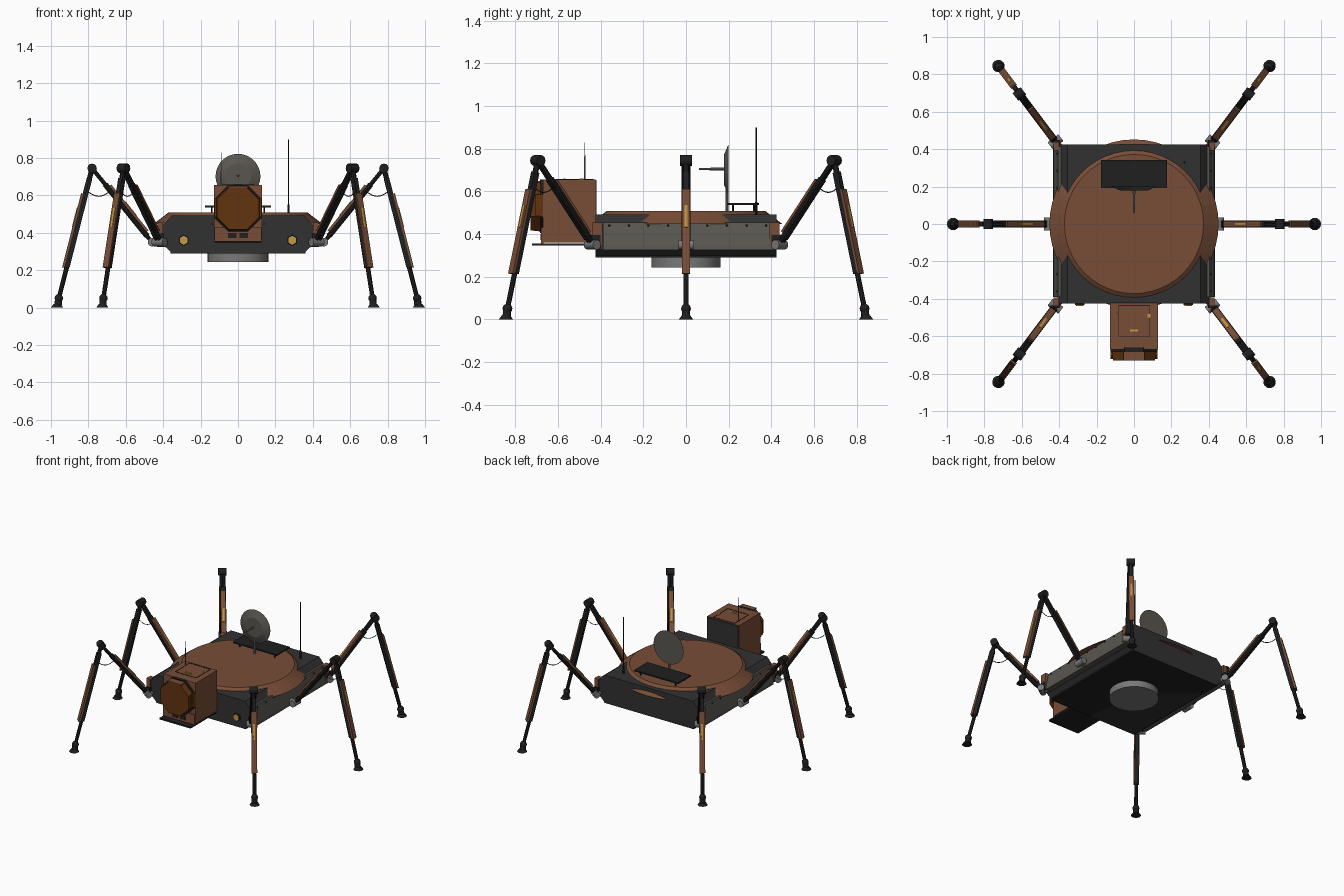
import bpy, bmesh
from math import radians, atan2, pi, sin, cos
from mathutils import Matrix, Vector

old = bpy.data.objects.get("Cube")
if old:
    bpy.data.objects.remove(old, do_unlink=True)


def material(name, r, g, b):
    m = bpy.data.materials.new(name)
    m.use_nodes = True
    m.diffuse_color = (r, g, b, 1)
    bsdf = next(n for n in m.node_tree.nodes if n.type == 'BSDF_PRINCIPLED')
    bsdf.inputs["Base Color"].default_value = (r, g, b, 1)
    bsdf.inputs["Roughness"].default_value = 0.7
    return m


HULL = material("charcoal hull", .03, .031, .03)
BLACK = material("black metal", .014, .014, .015)
BROWN = material("brown armour", .19, .075, .038)
RUST = material("dark rust", .12, .034, .005)
PANEL = material("warm grey panel", .1, .094, .08)
STEEL = material("steel grey", .19, .19, .195)
GOLD = material("gold marking", .55, .32, .05)


def finish(name, bm, mat, matrix=None, smooth=False):
    bmesh.ops.recalc_face_normals(bm, faces=bm.faces)
    me = bpy.data.meshes.new(name)
    bm.to_mesh(me)
    bm.free()
    me.materials.append(mat)
    ob = bpy.data.objects.new(name, me)
    bpy.context.collection.objects.link(ob)
    if matrix:
        ob.matrix_world = matrix
    if smooth:
        bpy.ops.object.select_all(action='DESELECT')
        ob.select_set(True)
        bpy.context.view_layer.objects.active = ob
        bpy.ops.object.shade_smooth_by_angle(angle=radians(35))
    return ob


def box(name, centre, size, mat, matrix=Matrix()):
    bm = bmesh.new()
    bmesh.ops.create_cube(bm, size=1)
    bmesh.ops.scale(bm, vec=size, verts=bm.verts)
    return finish(name, bm, mat, matrix @ Matrix.Translation(centre))


def cone(name, p, q, r1, r2, mat, sides=16, matrix=Matrix(), twist=0, smooth=True):
    """Cylinder or frustum running from p to q."""
    p, q = Vector(p), Vector(q)
    bm = bmesh.new()
    bmesh.ops.create_cone(bm, cap_ends=True, segments=sides, radius1=r1, radius2=r2,
                          depth=(q - p).length)
    bmesh.ops.rotate(bm, verts=bm.verts, matrix=Matrix.Rotation(twist, 3, 'Z'))
    rot = Vector((0, 0, 1)).rotation_difference(q - p).to_matrix().to_4x4()
    return finish(name, bm, mat, matrix @ Matrix.Translation((p + q) / 2) @ rot, smooth)


def ball(name, centre, r, mat, matrix=Matrix()):
    bm = bmesh.new()
    bmesh.ops.create_uvsphere(bm, u_segments=14, v_segments=8, radius=r)
    return finish(name, bm, mat, matrix @ Matrix.Translation(centre), True)


def prism(name, profile, y0, y1, mat):
    """Extrude an x-z outline along y."""
    bm = bmesh.new()
    face = bm.faces.new([bm.verts.new((x, y0, z)) for x, z in profile])
    new = bmesh.ops.extrude_face_region(bm, geom=[face])["geom"]
    bmesh.ops.translate(bm, vec=(0, y1 - y0, 0),
                        verts=[v for v in new if isinstance(v, bmesh.types.BMVert)])
    return finish(name, bm, mat)


def beam(name, p, q, start, end, width, thick, shift, mat, matrix):
    """Bar along part of a limb in the leg plane; shift moves it to the outer side."""
    p, q = Vector(p), Vector(q)
    d = q - p
    frame = Matrix.Translation(p) @ Matrix.Rotation(atan2(d.x, d.z), 4, 'Y')
    length = d.length
    return box(name, (-shift, 0, length * (start + end) / 2),
               (thick, width, length * (end - start)), mat, matrix @ frame)


# Hull
half = [(.35, .29), (.40, .335), (.40, .44), (.355, .492)]
prism("hull", half + [(-x, z) for x, z in reversed(half)], -.425, .425, HULL)
cone("top_deck", (0, 0, .447), (0, 0, .508), .452, .372, BROWN, 48, smooth=False)
cone("belly_hatch", (0, 0, .243), (0, 0, .295), .163, .163, STEEL, 32)
box("keel_plate", (0, 0, .297), (.72, .85, .014), BLACK)
for s, side in ((1, "left"), (-1, "right")):
    prism("side_panel_" + side,
          [(s * x, z) for x, z in ((.39, .325), (.432, .325), (.43, .345), (.405, .455), (.39, .455))],
          -.39, .415, PANEL)
    for i in range(9):
        ball(f"rivet_{side}_{i}", (s * .411, -.36 + i * .092, .44), .005, BLACK)
    for e, end in ((-1, "front"), (1, "back")):
        box(f"corner_bracket_{end}_{side}", (s * .415, e * .415, .40), (.03, .045, .11), BROWN)
        box(f"corner_clamp_{end}_{side}", (s * .413, e * .425, .365), (.035, .05, .06), BLACK)
    # Headlights
    cone("headlight_rim_" + side, (s * .29, -.42, .36), (s * .29, -.434, .36), .03, .03, BLACK, 6)
    cone("headlight_" + side, (s * .29, -.43, .36), (s * .29, -.438, .36), .024, .024, GOLD, 6)

# Head
box("head_box", (0, -.5475, .508), (.256, .245, .295), BROWN)
box("head_back_plate", (0, -.423, .508), (.25, .008, .29), HULL)
box("head_bottom_plate", (0, -.573, .351), (.25, .3, .011), BLACK)
box("head_chin", (0, -.674, .392), (.25, .012, .075), BROWN)
for s in (-1, 1):
    box("chin_vent", (s * .03, -.681, .385), (.045, .005, .028), BLACK)
    box("head_cheek", (s * .12, -.685, .535), (.012, .04, .1), RUST)
cone("face_collar", (0, -.66, .53), (0, -.685, .53), .136, .136, BLACK, 8, twist=pi / 8, smooth=False)
cone("face_plate", (0, -.68, .53), (0, -.73, .53), .128, .122, RUST, 8, twist=pi / 8, smooth=False)
box("face_visor", (0, -.7, .645), (.11, .06, .008), BROWN)
# Hatch seams and markings on the head
for s in (-1, 1):
    box("hatch_seam_side", (s * .084, -.518, .656), (.004, .166, .003), BLACK)
    box("hatch_seam_end", (0, -.518 + s * .082, .656), (.168, .004, .003), BLACK)
box("hatch_latch", (0, -.57, .658), (.045, .01, .007), GOLD)
box("hatch_hinge", (.08, -.49, .658), (.016, .018, .007), GOLD)
cone("head_antenna", (-.09, -.475, .65), (-.09, -.475, .83), .003, .002, STEEL, 6)

# Dish, equipment plate and whip antenna
box("equipment_plate", (0, .268, .541), (.352, .15, .01), BLACK)
for x in (-.14, .14):
    for y in (.22, .32):
        cone("plate_post", (x, y, .5), (x, y, .54), .005, .005, BLACK, 6)
cone("dish_mast", (0, .192, .5), (0, .192, .72), .007, .007, STEEL, 8)
cone("dish", (0, .2, .702), (0, .178, .702), .12, .07, PANEL, 32, smooth=False)
cone("dish_feed", (0, .18, .705), (0, .06, .705), .007, .005, STEEL, 8)
cone("whip_base", (.27, .33, .485), (.27, .33, .55), .006, .006, BLACK, 8)
cone("whip_antenna", (.27, .33, .54), (.27, .33, .9), .004, .003, BLACK, 6)

# Legs, each built in its own plane and turned into place
HIP, KNEE, ANKLE = (0, 0, .35), (.32, 0, .745), (.498, 0, .05)


def leg(tag, x, y, yaw):
    m = Matrix.Translation((x, y, 0)) @ Matrix.Rotation(yaw, 4, 'Z')
    cone("hip_axle_" + tag, (0, -.036, .35), (0, .036, .35), .023, .023, STEEL, 14, m)
    cone("hip_mount_" + tag, (-.06, 0, .35), (0, 0, .35), .022, .018, STEEL, 12, m)
    for s in (-1, 1):
        cone("upper_rod_" + tag, (0, s * .009, .35), (.32, s * .009, .745), .011, .011, BLACK, 8, m)
    beam("upper_limb_" + tag, HIP, KNEE, .08, .78, .026, .03, 0, BLACK, m)
    beam("upper_armour_" + tag, HIP, KNEE, .12, .74, .034, .012, .019, BROWN, m)
    beam("upper_marking_" + tag, HIP, KNEE, .32, .5, .012, .004, .026, GOLD, m)
    cone("knee_axle_" + tag, (.32, -.027, .745), (.32, .027, .745), .025, .025, BLACK, 12, m)
    cone("lower_rod_" + tag, KNEE, ANKLE, .014, .012, BLACK, 8, m)
    beam("lower_limb_" + tag, KNEE, ANKLE, .08, .76, .026, .03, 0, BLACK, m)
    beam("lower_armour_" + tag, KNEE, ANKLE, .2, .77, .037, .012, .018, BROWN, m)
    beam("lower_marking_" + tag, KNEE, ANKLE, .31, .46, .012, .004, .025, GOLD, m)
    ball("ankle_" + tag, ANKLE, .023, BLACK, m)
    cone("ankle_cuff_" + tag, (.502, 0, .015), (.5, 0, .05), .02, .018, BLACK, 12, m)
    cone("foot_" + tag, (.507, 0, 0), (.507, 0, .018), .033, .02, BLACK, 16, m)
    # Slack cable under the knee
    curve = bpy.data.curves.new("cable_" + tag, 'CURVE')
    curve.dimensions = '3D'
    curve.bevel_depth = .0025
    curve.bevel_resolution = 0
    line = curve.splines.new('POLY')
    line.points.add(8)
    for i, pt in enumerate(line.points):
        t = i / 8
        pt.co = (.22 + .13 * t, 0, .625 - .03 * sin(pi * t), 1)
    curve.materials.append(BLACK)
    ob = bpy.data.objects.new("knee_cable_" + tag, curve)
    bpy.context.collection.objects.link(ob)
    ob.matrix_world = m


turn = radians(53)
leg("front_left", .42, -.44, -turn)
leg("middle_left", .46, 0, 0)
leg("back_left", .42, .44, turn)
leg("front_right", -.42, -.44, pi + turn)
leg("middle_right", -.46, 0, pi)
leg("back_right", -.42, .44, pi - turn)
